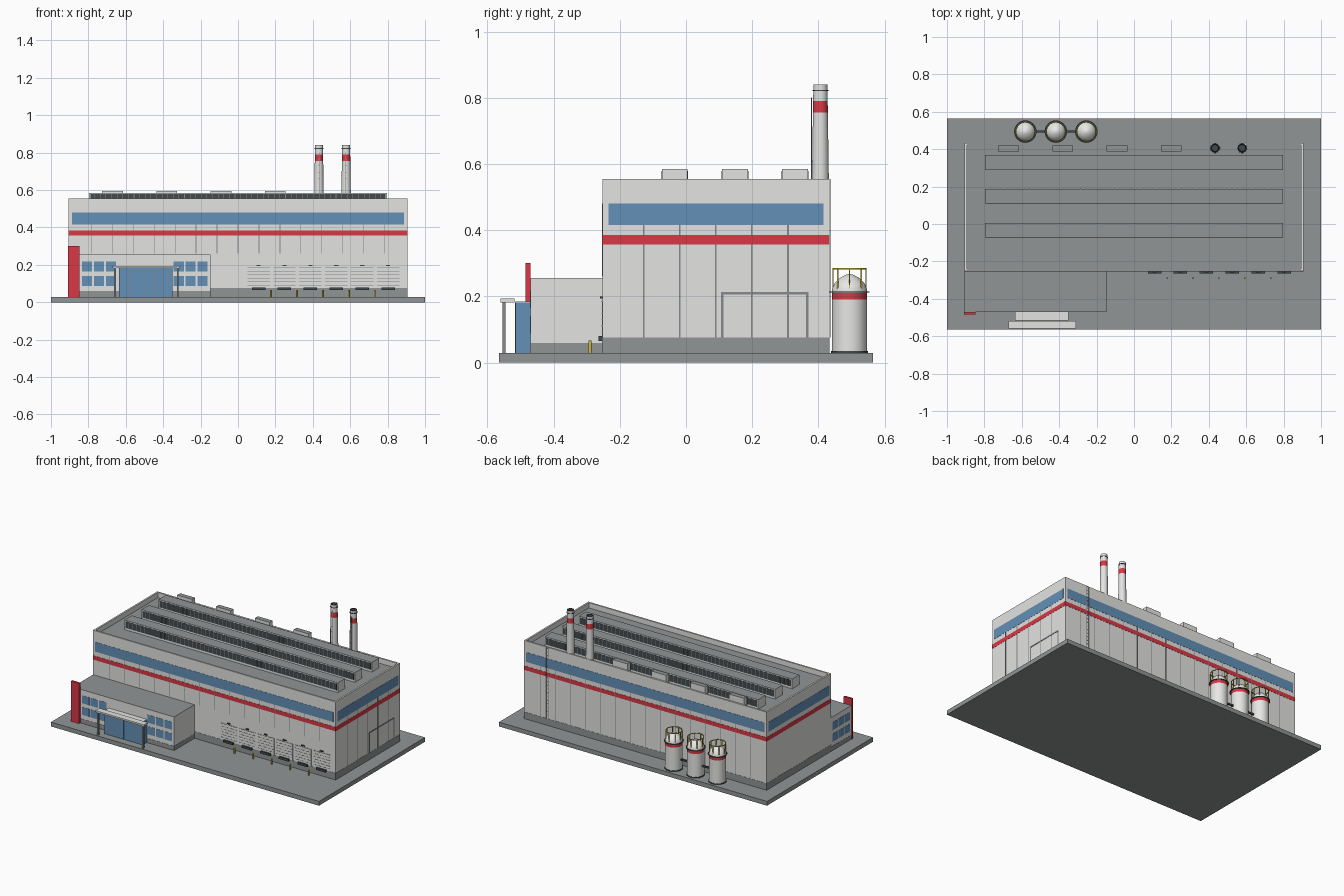
import bpy
import bmesh
import math
from mathutils import Matrix, Vector

default_cube = bpy.data.objects.get("Cube")
if default_cube:
    bpy.data.objects.remove(default_cube, do_unlink=True)


def material(name, red, green, blue):
    mat = bpy.data.materials.new(name)
    mat.use_nodes = True
    colour = (red, green, blue, 1)
    mat.diffuse_color = colour
    mat.node_tree.nodes["Principled BSDF"].inputs["Base Color"].default_value = colour
    return mat


WALL = material("light grey wall", .77, .77, .76)
WHITE = material("white tank paint", .88, .88, .86)
CONCRETE = material("grey concrete", .285, .3, .3)
STEEL = material("steel grey", .24, .25, .27)
DARK = material("dark metal", .055, .07, .075)
RED = material("red paint", .7, .04, .06)
GLASS = material("blue glass", .125, .28, .47)
YELLOW = material("yellow paint", .68, .52, .05)


def finish(name, bm, mats, smooth=False):
    bmesh.ops.recalc_face_normals(bm, faces=bm.faces)
    mesh = bpy.data.meshes.new(name)
    bm.to_mesh(mesh)
    bm.free()
    obj = bpy.data.objects.new(name, mesh)
    bpy.context.collection.objects.link(obj)
    for mat in mats:
        mesh.materials.append(mat)
    if smooth:
        bpy.ops.object.select_all(action="DESELECT")
        obj.select_set(True)
        bpy.context.view_layer.objects.active = obj
        bpy.ops.object.shade_smooth_by_angle(angle=math.radians(35))
    return obj


def add_box(bm, span):
    low, high = (Vector(corner) for corner in zip(*span))
    place = Matrix.Translation((low + high) / 2) @ Matrix.Diagonal((high - low).to_4d())
    bmesh.ops.create_cube(bm, size=1, matrix=place)


def boxes(name, mat, *spans):
    """One object of boxes, each given as x, y and z ranges."""
    bm = bmesh.new()
    for span in spans:
        add_box(bm, span)
    return finish(name, bm, [mat])


def roofed_box(name, span, rim=0, drop=0):
    """A wall box with a concrete roof, sunk behind a parapet if a rim is given."""
    bm = bmesh.new()
    add_box(bm, span)
    bm.normal_update()
    roof = max(bm.faces, key=lambda face: face.normal.z)
    if rim:
        bmesh.ops.inset_region(bm, faces=[roof], thickness=rim, use_even_offset=True)
        shaft = bmesh.ops.extrude_face_region(bm, geom=[roof])["geom"]
        bm.faces.remove(roof)
        roof = next(item for item in shaft if isinstance(item, bmesh.types.BMFace))
        bmesh.ops.translate(bm, verts=roof.verts, vec=(0, 0, -drop))
    roof.material_index = 1
    return finish(name, bm, [WALL, CONCRETE])


def around(centre, half):
    return (centre - half, centre + half)


def grown(span, amount):
    return (span[0] - amount, span[1] + amount)


def lathe(name, x, y, profile, mats, sides=32, closed=False):
    """Turn (radius, height, material index) points about a vertical axis."""
    bm = bmesh.new()
    rings = []
    for radius, z, _ in profile:
        angles = [math.tau * i / sides for i in range(sides)]
        rings.append([bm.verts.new((x + radius * math.cos(a), y + radius * math.sin(a), z))
                      for a in angles])
    pairs = list(zip(rings, rings[1:], profile))
    if closed:
        pairs.append((rings[-1], rings[0], profile[-1]))
    for lower, upper, point in pairs:
        for i in range(sides):
            j = (i + 1) % sides
            face = bm.faces.new((lower[i], lower[j], upper[j], upper[i]))
            face.material_index = point[2]
    bmesh.ops.remove_doubles(bm, verts=bm.verts, dist=1e-5)
    return finish(name, bm, mats, smooth=True)


def ring(name, x, y, inner, outer, bottom, top, mat):
    profile = [(inner, bottom, 0), (outer, bottom, 0), (outer, top, 0), (inner, top, 0)]
    return lathe(name, x, y, profile, [mat], closed=True)


# Shared dimensions
GROUND, PLINTH, ROOF, PARAPET = .029, .075, .52, .555
SIDE, FRONT, BACK = .905, -.252, .433
width, depth = (-SIDE, SIDE), (FRONT, BACK)
SKIN = .0012

# Ground slab and main hall with its parapet
boxes("ground_slab", CONCRETE, ((-1, 1), (-.565, .565), (0, GROUND)))
roofed_box("hall_walls", (width, depth, (GROUND, PARAPET)), rim=.011, drop=PARAPET - ROOF)
boxes("hall_plinth", CONCRETE, (grown(width, SKIN), grown(depth, SKIN), (GROUND, PLINTH)))
boxes("red_band", RED, (grown(width, SKIN), grown(depth, SKIN), (.357, .385)))
glazing = (.415, .48)
boxes("ribbon_windows", GLASS,
      (grown(width, -.017), grown(depth, SKIN), glazing),
      (grown(width, SKIN), grown(depth, -.018), glazing))

# Wall panel seams
seams = []
for i in range(-7, 8):
    seam = around(i * .112, .002)
    seams.append((seam, (FRONT - SKIN, FRONT), (.26, .415)))
    seams.append((seam, (BACK, BACK + SKIN), (PLINTH, .415)))
for i in range(5):
    seams.append(((SIDE, SIDE + SKIN), around(i * .109 - .128, .0025), (PLINTH, .415)))
boxes("panel_seams", STEEL, *seams)

# Large gate frame on the end wall
gate, gate_top, jamb = (.105, .37), .213, .008
reveal = (SIDE, SIDE + .002)
boxes("gate_frame", STEEL,
      (reveal, (gate[0], gate[0] + jamb), (PLINTH, gate_top - jamb)),
      (reveal, (gate[1] - jamb, gate[1]), (PLINTH, gate_top - jamb)),
      (reveal, gate, (gate_top - jamb, gate_top)))

# Roof monitors with glazed sides
for number, y in enumerate((-.034, .148, .329)):
    run, half, pane = (-.796, .796), .039, (ROOF + .014, .578)
    roofed_box(f"roof_monitor_{number}", (run, around(y, half), (ROOF, .585)))
    boxes(f"monitor_glass_{number}", DARK, (grown(run, -.008), around(y, half + .001), pane))
    bars = [(around(run[0] + .03 * i, .0015), around(y, half + .0015), pane)
            for i in range(1, 53)]
    boxes(f"monitor_mullions_{number}", STEEL, *bars)

# Small roof vents along the rear edge
for number in range(4):
    x = number * .29 - .671
    roofed_box(f"roof_vent_{number}", (around(x, .055), (.388, .42), (ROOF, .595)))


def ladder(name, x, y, bottom, top, half, step):
    rail = .001
    parts = [(around(x + side * half, rail), around(y, rail), (bottom, top)) for side in (-1, 1)]
    count = int((top - bottom) / step)
    parts += [(around(x, half), around(y, rail), around(bottom + step * i, rail / 2))
              for i in range(1, count + 1)]
    boxes(name, STEEL, *parts)


# Chimneys with ladders
for number, x in enumerate((.433, .578)):
    y = .406
    lathe(f"chimney_{number}", x, y,
          [(0, ROOF, 0), (.026, ROOF, 0), (.0225, .755, 1), (.022, .79, 0),
           (.021, .84, 2), (.017, .84, 2), (.016, .8, 2), (0, .8, 2)], [WALL, RED, DARK])
    ring(f"chimney_collar_{number}", x, y, .02, .024, .82, .824, DARK)
    ladder(f"chimney_ladder_{number}", x, y - .027, ROOF, .8, half=.005, step=.035)
ladder("rear_wall_ladder", .73, BACK + .003, PLINTH, PARAPET, half=.009, step=.025)

# Storage tanks with walkways and guard rails
TANK_Y = .494
for number in range(3):
    x = number * .163 - .581
    lathe(f"tank_{number}", x, TANK_Y,
          [(0, GROUND, 0), (.053, GROUND, 0), (.053, .19, 1), (.053, .21, 0), (.053, .222, 0),
           (.045, .24, 0), (.03, .255, 0), (.012, .265, 0), (0, .268, 0)], [WHITE, RED])
    ring(f"tank_base_{number}", x, TANK_Y, .05, .056, GROUND, GROUND + .006, DARK)
    ring(f"tank_walkway_{number}", x, TANK_Y, .052, .06, .211, .215, DARK)
    ring(f"guard_rail_{number}", x, TANK_Y, .048, .052, .281, .285, YELLOW)
    posts = []
    for i in range(8):
        angle = math.tau * i / 8
        posts.append((around(x + .05 * math.cos(angle), .002),
                      around(TANK_Y + .05 * math.sin(angle), .002), (.215, .282)))
    boxes(f"guard_posts_{number}", YELLOW, *posts)
boxes("tank_pipe", DARK, ((-.581, -.255), around(TANK_Y, .005), around(.1, .005)))

# Office block
office, office_front, office_top = (-SIDE, -.148), -.47, .255
roofed_box("office_walls", (office, (office_front, FRONT), (GROUND, office_top)))
boxes("office_plinth", CONCRETE,
      (grown(office, SKIN), (office_front - SKIN, FRONT), (GROUND, GROUND + .03)))
panes = []
for storey in ((.087, .14), (.165, .218)):
    for i in range(3):
        offset = .064 * i
        for start in (-.835, -.345):
            left = start + offset
            panes.append(((left, left + .055), (office_front - SKIN, office_front), storey))
        near = -.452 + offset
        panes.append(((-SIDE - SKIN, -SIDE), (near, near + .055), storey))
boxes("office_windows", GLASS, *panes)

# Glazed entrance with canopy
porch, porch_front, lintel = (-.635, -.35), -.515, .182
boxes("entrance_glass", GLASS, (porch, (porch_front, office_front), (GROUND, lintel)))
mullions = [(around(porch[0] + .0475 * i, .001), (porch_front - SKIN, porch_front), (GROUND, lintel))
            for i in range(1, 6)]
boxes("entrance_mullions", STEEL, *mullions)
boxes("entrance_roof", WALL, (porch, (porch_front, office_front), (lintel, lintel + .003)))
boxes("canopy", WALL, ((-.67, -.31), (-.56, porch_front - .003), (lintel, lintel + .011)))
boxes("canopy_posts", STEEL,
      *[(around(x, .005), around(-.55, .005), (GROUND, lintel)) for x in (-.657, -.322)])
boxes("red_pylon", RED, ((-.908, -.847), (-.485, office_front), (GROUND, .3)))

# Loading docks: ribbed door, bumper and lamp for each
for number in range(6):
    x = .11 + .1385 * number
    boxes(f"dock_door_{number}", WALL, (around(x, .06), (FRONT - .002, FRONT), (PLINTH, .187)))
    ribs = [(around(x, .06), (FRONT - .003, FRONT), around(.092 + .0185 * i, .001))
            for i in range(6)]
    boxes(f"dock_door_ribs_{number}", STEEL, *ribs)
    boxes(f"dock_bumper_{number}", DARK, (around(x, .036), (FRONT - .013, FRONT), (.065, .08)))
    boxes(f"dock_lamp_{number}", DARK, (around(x, .011), (FRONT - .008, FRONT), (.194, .2)))

# Bollards between the docks
for number in range(5):
    x = .177 + .1385 * number
    lathe(f"bollard_{number}", x, -.29,
          [(0, GROUND, 0), (.005, GROUND, 0), (.005, .066, 0), (0, .066, 0)], [YELLOW], sides=12)
